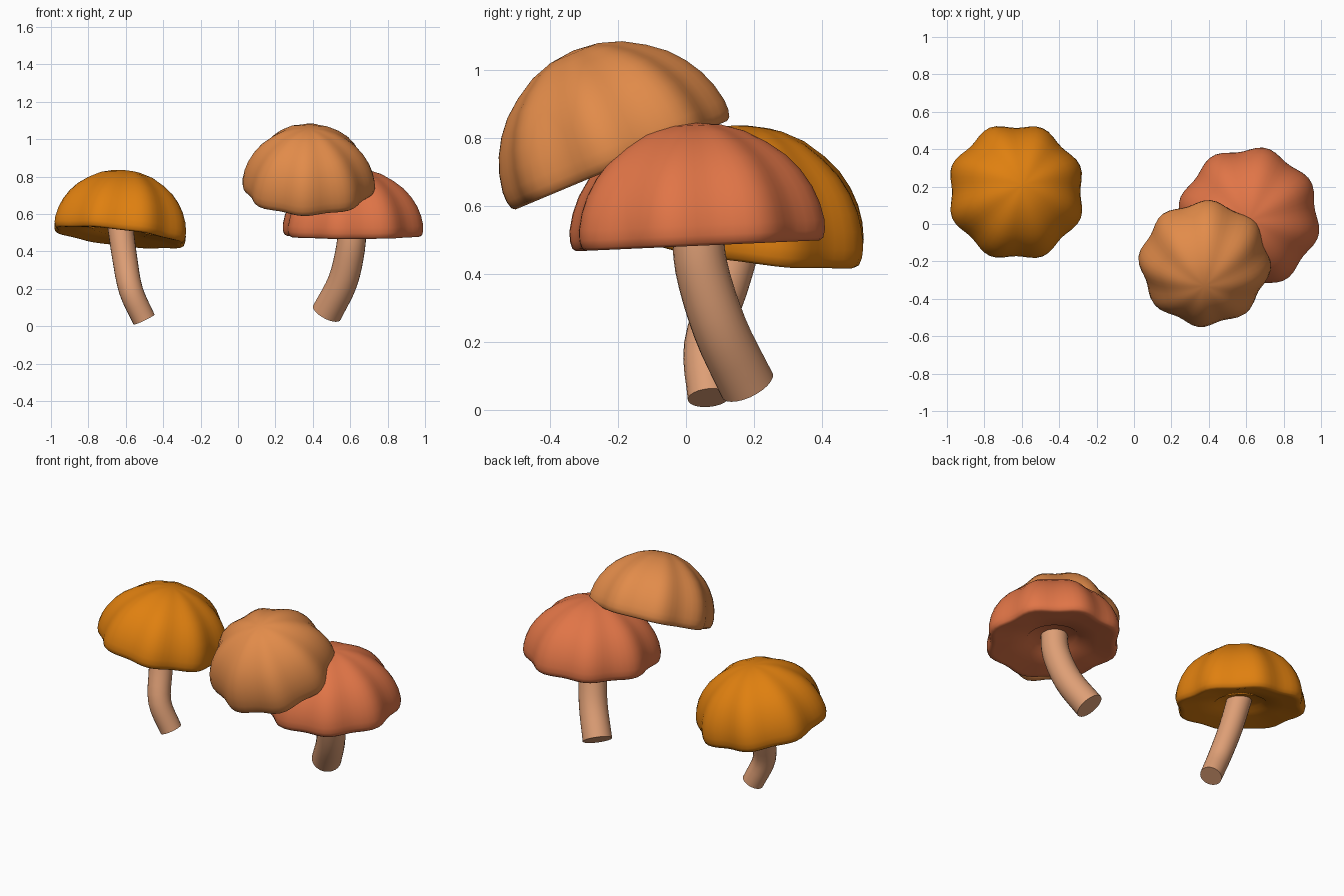
import bpy, bmesh, math
from mathutils import Vector

if "Cube" in bpy.data.objects:
    bpy.data.objects.remove(bpy.data.objects["Cube"])


def material(name, rgb):
    m = bpy.data.materials.new(name)
    m.diffuse_color = (*rgb, 1)
    m.use_nodes = True
    m.node_tree.nodes["Principled BSDF"].inputs["Base Color"].default_value = m.diffuse_color
    return m


amber = material("amber", (0.74, 0.215, 0.005))
tan = material("tan_orange", (0.76, 0.26, 0.068))
coral = material("coral", (0.75, 0.178, 0.063))
stem_mat = material("stem_beige", (0.73, 0.345, 0.18))

SEG = 64
# cap profile (radius, height, lobe strength): underside hollow, rim, dome
PROFILE = [(0.0, 0.055, 0), (0.13, 0.05, 0), (0.15, 0.03, 0), (0.25, 0.018, 0.5),
           (0.33, 0.002, 1), (0.352, 0.0, 1), (0.363, 0.008, 1), (0.369, 0.03, 1),
           (0.369, 0.06, 1), (0.358, 0.11, 1), (0.338, 0.16, 1), (0.307, 0.21, 1),
           (0.267, 0.255, 1), (0.215, 0.295, 0.9), (0.15, 0.332, 0.9),
           (0.08, 0.354, 0.8), (0.0, 0.362, 0)]


def build(name, rings, mat, angle):
    """Skin a list of rings; one-point rings become poles."""
    bm = bmesh.new()
    vs = [[bm.verts.new(p) for p in ring] for ring in rings]
    for a, b in zip(vs, vs[1:]):
        n = max(len(a), len(b))
        for i in range(n):
            j = (i + 1) % n
            if len(a) == 1:
                bm.faces.new((a[0], b[j], b[i]))
            elif len(b) == 1:
                bm.faces.new((a[i], a[j], b[0]))
            else:
                bm.faces.new((a[i], a[j], b[j], b[i]))
    bmesh.ops.recalc_face_normals(bm, faces=bm.faces)
    me = bpy.data.meshes.new(name)
    bm.to_mesh(me)
    bm.free()
    ob = bpy.data.objects.new(name, me)
    bpy.context.collection.objects.link(ob)
    me.materials.append(mat)
    bpy.ops.object.select_all(action='DESELECT')
    ob.select_set(True)
    bpy.context.view_layer.objects.active = ob
    bpy.ops.object.shade_smooth_by_angle(angle=math.radians(angle))
    return ob


def cap(name, center, axis, phase, scale, hscale, mat):
    """Eight-lobed dome tilted along axis."""
    q = Vector((0, 0, 1)).rotation_difference(Vector(axis).normalized())
    rings = []
    for r, h, w in PROFILE:
        ring = []
        for i in range(SEG if r else 1):
            t = 2 * math.pi * i / SEG
            rr = r * scale * (1 + 0.04 * w * math.cos(8 * (t - math.radians(phase))))
            p = Vector((rr * math.cos(t), rr * math.sin(t), h * hscale))
            ring.append(Vector(center) + q @ p)
        rings.append(ring)
    build(name, rings, mat, 60)


def stem(name, pts, r0, r1):
    """Closed tube swept along a smooth curve through pts."""
    pts = [Vector(p) for p in pts]
    ext = [2 * pts[0] - pts[1]] + pts + [2 * pts[-1] - pts[-2]]
    path = []
    for k in range(1, len(ext) - 2):
        a, b, c, d = ext[k - 1:k + 3]
        for s in range(4):
            t = s / 4
            path.append(0.5 * (2 * b + (c - a) * t + (2 * a - 5 * b + 4 * c - d) * t * t
                               + (3 * b - a - 3 * c + d) * t ** 3))
    path.append(pts[-1])
    n = len(path)
    rings = [[path[0]]]
    for k, p in enumerate(path):
        tang = (path[min(k + 1, n - 1)] - path[max(k - 1, 0)]).normalized()
        q = Vector((0, 0, 1)).rotation_difference(tang)
        r = r0 + (r1 - r0) * k / (n - 1)
        rings.append([p + q @ Vector((r * math.cos(i * math.pi / 12),
                                      r * math.sin(i * math.pi / 12), 0)) for i in range(24)])
    rings.append([path[-1]])
    build(name, rings, stem_mat, 50)


# caps
cap("left_cap", (-0.635, 0.165, 0.475), (0.12, 0.13, 1), 22.5, 0.97, 1.0, amber)
cap("right_cap", (0.615, 0.035, 0.483), (0, -0.045, 1), 31, 1.0, 1.0, coral)
cap("front_cap", (0.378, -0.19, 0.72), (0, -0.385, 0.92), 85, 0.925, 1.01, tan)

# stems, bottom to top
stem("left_stem", [(-0.502, 0.067, 0.036), (-0.572, 0.058, 0.19),
                   (-0.605, 0.115, 0.36), (-0.63, 0.165, 0.54)], 0.062, 0.069)
stem("right_stem", [(0.475, 0.18, 0.073), (0.56, 0.1, 0.24),
                    (0.602, 0.045, 0.42), (0.61, 0.035, 0.55)], 0.083, 0.075)
